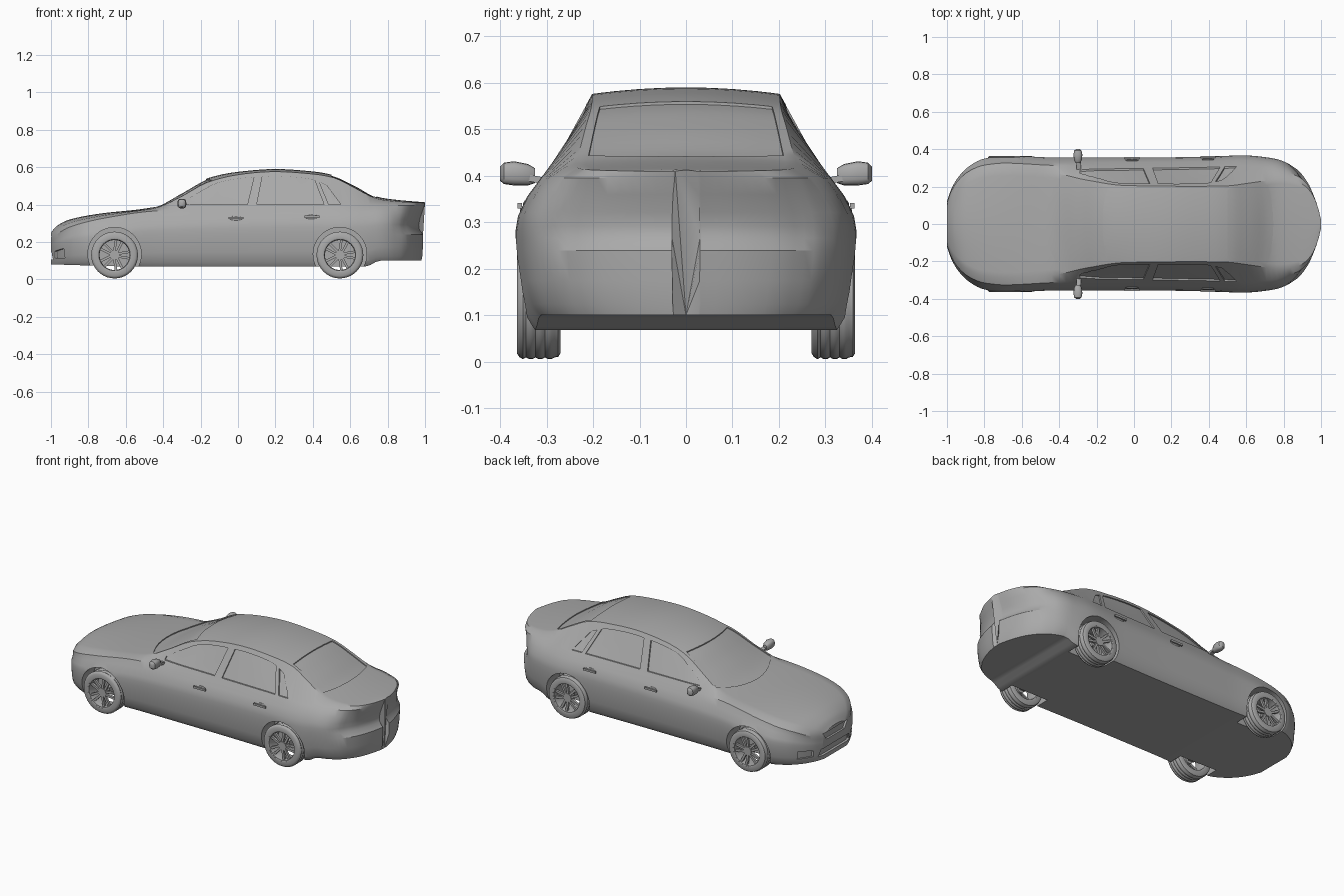
import bpy, bmesh, math
from mathutils import Vector, Matrix
from mathutils.bvhtree import BVHTree

cube = bpy.data.objects.get("Cube")
if cube:
    bpy.data.objects.remove(cube)

paint = bpy.data.materials.new("plain_grey")
paint.use_nodes = True
GREY = (0.4, 0.4, 0.4, 1)
paint.diffuse_color = GREY
paint.node_tree.nodes["Principled BSDF"].inputs["Base Color"].default_value = GREY


def make(name, bm, angle=30):
    bmesh.ops.recalc_face_normals(bm, faces=bm.faces)
    mesh = bpy.data.meshes.new(name)
    bm.to_mesh(mesh)
    bm.free()
    mesh.materials.append(paint)
    ob = bpy.data.objects.new(name, mesh)
    bpy.context.collection.objects.link(ob)
    smooth(ob, angle)
    return ob


def smooth(ob, angle):
    bpy.ops.object.select_all(action='DESELECT')
    ob.select_set(True)
    bpy.context.view_layer.objects.active = ob
    bpy.ops.object.shade_smooth_by_angle(angle=math.radians(angle))


def curve(*pts):
    """Monotone smooth interpolation through (x, value) points."""
    n = len(pts)
    sec = [(b[1] - a[1]) / (b[0] - a[0]) for a, b in zip(pts, pts[1:])]
    slope = [sec[0]] + [2 * a * b / (a + b) if a * b > 0 else 0
                        for a, b in zip(sec, sec[1:])] + [sec[-1]]

    def f(x):
        i = 0
        while i < n - 2 and x > pts[i + 1][0]:
            i += 1
        (x0, v0), (x1, v1) = pts[i], pts[i + 1]
        h = x1 - x0
        t = min(1, max(0, (x - x0) / h))
        return ((1 + 2 * t) * (1 - t) ** 2 * v0 + t * t * (3 - 2 * t) * v1
                + h * t * (1 - t) * ((1 - t) * slope[i] - t * slope[i + 1]))
    return f


def loft(bm, rings, closed_ends=True):
    vs = [[bm.verts.new(p) for p in r] for r in rings]
    for a, b in zip(vs, vs[1:]):
        for i in range(len(a)):
            j = (i + 1) % len(a)
            bm.faces.new((a[i], a[j], b[j], b[i]))
    if closed_ends:
        bm.faces.new(vs[0])
        bm.faces.new(vs[-1])


# Body shape curves along the length
top = curve((-1, .25), (-.97, .285), (-.9, .32), (-.75, .35), (-.46, .385), (-.3, .465), (-.15, .545),
            (0, .575), (.2, .59), (.4, .577), (.5, .56), (.62, .507), (.75, .44), (.85, .425), (1, .412))
width = curve((-1, .12), (-.98, .18), (-.94, .25), (-.88, .31), (-.8, .35), (-.68, .365), (-.4, .355),
              (0, .355), (.4, .36), (.58, .367), (.75, .35), (.88, .29), (.94, .22), (.98, .12), (1, .03))
belt = curve((-1, .22), (-.9, .28), (-.7, .33), (-.45, .365), (0, .385), (.5, .395), (1, .395))
belt_in = curve((-1, .95), (-.8, .9), (-.4, .88), (0, .86), (.8, .85), (1, .95))
edge_in = curve((-1, .8), (-.45, .77), (-.25, .66), (-.05, .58), (.5, .56), (.62, .6), (.75, .68), (1, .85))
edge_up = curve((-1, .5), (-.5, .6), (-.2, .85), (.1, .93), (.5, .92), (.7, .8), (.85, .7), (1, .8))
floor = curve((-1, .08), (-.5, .068), (.68, .068), (.76, .1), (1, .1))
tail = curve((.07, .025), (.15, .012), (.24, .01), (.275, .035), (.41, 0))
SIDE = ((0, .9), (.08, .95), (.25, .98), (.47, 1), (.56, 1), (.65, 1), (.75, .985), (.88, .93))


def section(x):
    w, zb, zs, zt = width(x), floor(x), belt(x), top(x)
    half = [(0, zb)] + [(w * k, zb + (zs - zb) * f) for f, k in SIDE] + [(w * belt_in(x), zs)]
    ye, ze = w * edge_in(x), zs + (zt - zs) * edge_up(x)
    half += [(ye * t, zt - (zt - ze) * t * t) for t in (1, .9, .75, .5, .25, 0)]
    ring = half + [(-y, z) for y, z in half[-2:0:-1]]
    k = min(1, max(0, (x - .82) / .1))
    return [(x - k * tail(z), y, z) for y, z in ring]


bm = bmesh.new()
COUNT = 76
loft(bm, [section(math.sin(math.pi * (i / COUNT - .5))) for i in range(COUNT + 1)])
body = make("car_body", bm)
bm = bmesh.new()
bm.from_mesh(body.data)
surface = BVHTree.FromBMesh(bm)
bm.free()


def cut(build):
    """Subtract a helper solid from the body."""
    bm = bmesh.new()
    build(bm)
    cutter = make("cutter", bm)
    cutter.hide_render = True
    mod = body.modifiers.new("cut", 'BOOLEAN')
    mod.object, mod.operation, mod.solver = cutter, 'DIFFERENCE', 'EXACT'
    bpy.context.view_layer.objects.active = body
    bpy.ops.object.modifier_apply(modifier=mod.name)
    bpy.data.objects.remove(cutter)


def recess(place, ray, depth=.008, n=10):
    """Sink a panel whose outline is place(u, v), projected along ray."""
    ray = Vector(ray)

    def build(bm):
        rows = []
        for i in range(n + 1):
            row = []
            for j in range(n + 1):
                p = Vector(place(i / n, j / n)) - ray * 2
                hit = surface.ray_cast(p, ray)[0]
                if hit is None:
                    return
                row.append(hit)
            rows.append(row)
        loft(bm, [[p + ray * depth for p in r] + [p - ray * .03 for p in reversed(r)] for r in rows])
    cut(build)


def mix(a, b, t):
    return a + (b - a) * t


# Wheel arches
WHEELS = [(x, s) for x in (-.66, .545) for s in (-1, 1)]
for wx, s in WHEELS:
    cut(lambda bm: bmesh.ops.create_cone(
        bm, cap_ends=True, segments=48, radius1=.143, radius2=.143, depth=.3,
        matrix=Matrix.Translation((wx, s * .39, .135)) @ Matrix.Rotation(math.pi / 2, 4, 'X')))

# Side windows: front door, rear door, quarter light
roofline = curve((-.32, .405), (-.2, .475), (-.1, .525), (.05, .55), (.2, .558), (.36, .547), (.46, .515), (.56, .43))
PANES = ((-.29, .05, -.29, .085), (.1, .46, .13, .41), (.485, .55, .435, .475))
for s in (-1, 1):
    for b0, b1, t0, t1 in PANES:
        def pane(u, v):
            xt = mix(t0, t1, u)
            return (mix(mix(b0, b1, u), xt, v), 0, mix(.4, max(roofline(xt) - .006, .415), v))
        recess(lambda u, v: Vector(pane(u, v)), (0, -s, 0), .009)

# Windscreen and rear window
recess(lambda u, v: (mix(-.475 + .09 * (2 * u - 1) ** 2, -.17 + .03 * (2 * u - 1) ** 2, v),
                     (2 * u - 1) * mix(.255, .195, v), 0), (0, 0, -1), .006)
recess(lambda u, v: (mix(.5, .745 - .03 * (2 * u - 1) ** 2, v),
                     (2 * u - 1) * mix(.185, .21, v), 0), (0, 0, -1), .006)

# Grille, lower intake and fog openings
recess(lambda u, v: (0, (2 * u - 1) * mix(.085, .115, v), mix(.19, .232, v)), (1, 0, 0), .012)
recess(lambda u, v: (0, (2 * u - 1) * mix(.15, .13, v), mix(.105, .145, v)), (1, 0, 0), .015)
for s in (-1, 1):
    recess(lambda u, v: (0, s * mix(.18, .26, u), mix(.115, mix(.15, .165, u), v)), (1, 0, 0), .012)
smooth(body, 30)


def block(bm, size, loc, rot=0, axis='Y'):
    m = Matrix.Translation(loc) @ Matrix.Rotation(rot, 4, axis) @ Matrix.Diagonal((*size, 1))
    return bmesh.ops.create_cube(bm, size=1, matrix=m)


def lathe(bm, profile, steps=40):
    """Revolve a closed (radius, y) profile about the y axis."""
    rings = []
    for i in range(steps):
        a = 2 * math.pi * i / steps
        rings.append([(r * math.cos(a), y, r * math.sin(a)) for r, y in profile])
    loft(bm, rings + [rings[0]], False)
    bmesh.ops.remove_doubles(bm, verts=bm.verts, dist=1e-5)


# Wheels: grooved tyre, rim and five split spokes
TREAD = [(.125 - (.004 if i % 3 == 1 else 0), -.034 + .0068 * i) for i in range(11)]
TYRE = [(.09, -.046), (.112, -.047), (.12, -.042)] + TREAD + [(.12, .042), (.112, .047), (.09, .046)]
RIM = [(.084, -.044), (.093, -.046), (.093, .046), (.084, .044), (.08, .02), (.08, -.03)]
for wx, s in WHEELS:
    end, side = ("front" if wx < 0 else "rear"), ("left" if s > 0 else "right")
    place = Matrix.Translation((wx, s * .317, .13))
    for part, profile in (("tyre", TYRE), ("rim", RIM)):
        bm = bmesh.new()
        lathe(bm, profile)
        make(f"{end}_{side}_{part}", bm, 35).matrix_world = place
    bm = bmesh.new()
    bmesh.ops.create_cone(bm, cap_ends=True, segments=20, radius1=.026, radius2=.026, depth=.04,
                          matrix=Matrix.Translation((0, s * .02, 0)) @ Matrix.Rotation(math.pi / 2, 4, 'X'))
    for k in range(5):
        turn = Matrix.Rotation(2 * math.pi * k / 5, 4, 'Y')
        for lean in (-1, 1):
            block_verts = block(bm, (.074, .014, .013), (.052, s * .03, lean * .013), -lean * .16)["verts"]
            bmesh.ops.transform(bm, matrix=turn, verts=block_verts)
    make(f"{end}_{side}_spokes", bm).matrix_world = place
    # Axle stub
    bm = bmesh.new()
    block(bm, (.03, .1, .03), (wx, s * .26, .13))
    make(f"{end}_{side}_axle", bm)

# Door handles and mirrors
for s, side in ((1, "left"), (-1, "right")):
    for hx, hz, door in ((-.01, .325, "front"), (.395, .332, "rear")):
        bm = bmesh.new()
        hit = surface.ray_cast(Vector((hx, s, hz)), Vector((0, -s, 0)))[0]
        bmesh.ops.create_uvsphere(bm, u_segments=16, v_segments=8, radius=1, matrix=Matrix.Translation(
            (hx, hit.y, hz)) @ Matrix.Diagonal((.035, .006, .015, 1)))
        block(bm, (.08, .01, .012), (hx, hit.y + s * .012, hz + .003))
        make(f"{side}_{door}_handle", bm)
    bm = bmesh.new()
    RINGS = ((.325, .012, .016, .4), (.34, .02, .023, .402), (.37, .024, .026, .405),
             (.392, .02, .023, .405), (.4, .01, .015, .404))
    loft(bm, [[(-.3 + a * math.copysign(abs(math.cos(t)) ** .7, math.cos(t)), s * y,
                z + b * math.copysign(abs(math.sin(t)) ** .7, math.sin(t)))
               for t in (2 * math.pi * k / 16 for k in range(16))] for y, a, b, z in RINGS])
    block(bm, (.025, .06, .014), (-.295, s * .312, .39), s * .2, 'X')
    make(f"{side}_mirror", bm, 40)
